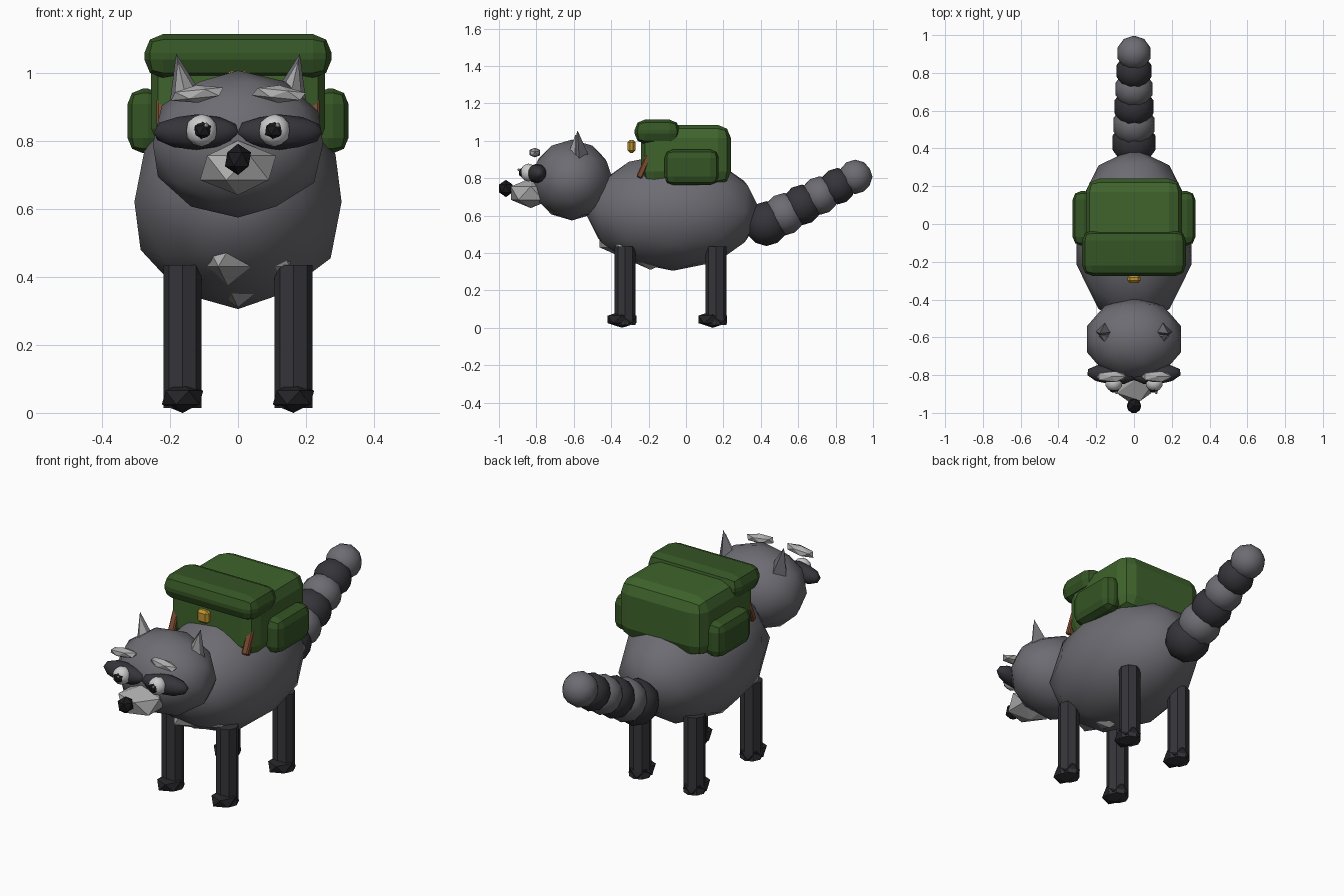
import bpy, math

if "Cube" in bpy.data.objects:
    bpy.data.objects.remove(bpy.data.objects["Cube"])

def mat(name, r, g, b):
    m = bpy.data.materials.new(name)
    m.diffuse_color = (r, g, b, 1)
    m.use_nodes = True
    m.node_tree.nodes["Principled BSDF"].inputs["Base Color"].default_value = m.diffuse_color
    return m

FUR = mat("fur_grey", .15, .15, .17)
DARK = mat("dark_fur", .035, .035, .042)
PAW = mat("paw_black", .018, .018, .022)
LIGHT = mat("light_fur", .42, .42, .42)
WHITE = mat("eye_white", .75, .75, .72)
BLACK = mat("black", .01, .01, .012)
GREEN = mat("canvas_green", .05, .125, .025)
GREEN2 = mat("canvas_dark_green", .035, .09, .018)
BROWN = mat("leather", .2, .07, .03)
GOLD = mat("brass", .5, .3, .03)

def finish(name, m, smooth=False):
    o = bpy.context.object
    o.name = name
    o.data.materials.append(m)
    if smooth:
        for p in o.data.polygons:
            p.use_smooth = True
    return o

def ball(name, loc, rad, m, sub=1, rot=(0, 0, 0)):
    bpy.ops.mesh.primitive_ico_sphere_add(subdivisions=sub, radius=1, location=loc, rotation=rot)
    bpy.context.object.scale = rad
    return finish(name, m, sub > 1)

def cone(name, loc, r, h, m, rot, sides=4):
    bpy.ops.mesh.primitive_cone_add(vertices=sides, radius1=r, radius2=0, depth=h,
                                    location=loc, rotation=rot)
    return finish(name, m)

def box(name, loc, size, m, bevel=0, seg=1, rot=(0, 0, 0)):
    bpy.ops.mesh.primitive_cube_add(size=1, location=loc, rotation=rot)
    o = finish(name, m)
    for v in o.data.vertices:
        for i in range(3):
            v.co[i] *= size[i]
    if bevel:
        b = o.modifiers.new("bevel", "BEVEL")
        b.width, b.segments = bevel, seg
    return o

# Body, belly patch and head
ball("body", (0, -.07, .62), (.32, .47, .315), FUR, 2)
ball("belly", (0, -.19, .527), (.21, .32, .217), LIGHT)
ball("head", (0, -.61, .79), (.263, .22, .216), FUR, 2)

# Snout and nose
ball("snout", (0, -.83, .72), (.125, .125, .08), LIGHT)
ball("nose", (0, -.963, .745), (.043, .043, .046), BLACK)

# Paired parts
for s, side in ((-1, "left"), (1, "right")):
    # Face
    ball(f"mask_{side}", (s * .122, -.797, .825), (.13, .052, .052), DARK, 2, (0, 0, s * .1))
    ball(f"eye_{side}", (s * .107, -.842, .83), (.047, .045, .048), WHITE, 2)
    ball(f"pupil_{side}", (s * .105, -.872, .83), (.03, .025, .03), BLACK)
    ball(f"eye_glint_{side}", (s * .105 + .012, -.893, .845), (.008, .008, .008), WHITE)
    ball(f"brow_{side}", (s * .12, -.808, .937), (.088, .033, .026), LIGHT, 1, (0, s * .1, 0))
    # Ears
    cone(f"ear_{side}", (s * .165, -.575, .98), .056, .155, FUR, (.06, s * .22, 0))
    cone(f"inner_ear_{side}", (s * .163, -.592, .972), .042, .13, LIGHT, (-.02, s * .22, 0))
    # Legs and paws
    for y, end in ((-.325, "front"), (.16, "back")):
        bpy.ops.mesh.primitive_cylinder_add(vertices=8, radius=.056, depth=.42,
                                            location=(s * .163, y, .225))
        finish(f"{end}_leg_{side}", DARK)
        ball(f"{end}_paw_{side}", (s * .163, y - .017, .045), (.068, .09, .045), PAW)
    # Pack pockets and straps
    box(f"pack_pocket_{side}", (s * .272, .03, .858), (.105, .29, .19), GREEN2, .045, 2)
    box(f"strap_{side}", (s * .222, -.225, .862), (.036, .032, .13), BROWN, .006, 1, (-.42, 0, 0))

# Ringed tail: overlapping balls in alternate tones
N = 6
for i in range(N):
    t = i / (N - 1)
    r = .12 - .028 * t
    ball(f"tail_ring_{i + 1}", (0, .43 + .475 * t, .557 + .25 * t), (r, r, r),
         FUR if i % 2 else DARK, 2)

# Backpack body, lid and buckle
box("pack_body", (0, 0, .925), (.51, .48, .32), GREEN, .07, 2)
box("pack_lid", (0, -.154, 1.048), (.55, .242, .13), GREEN2, .055, 2)
box("buckle", (0, -.291, .97), (.07, .042, .07), GOLD, .013)
